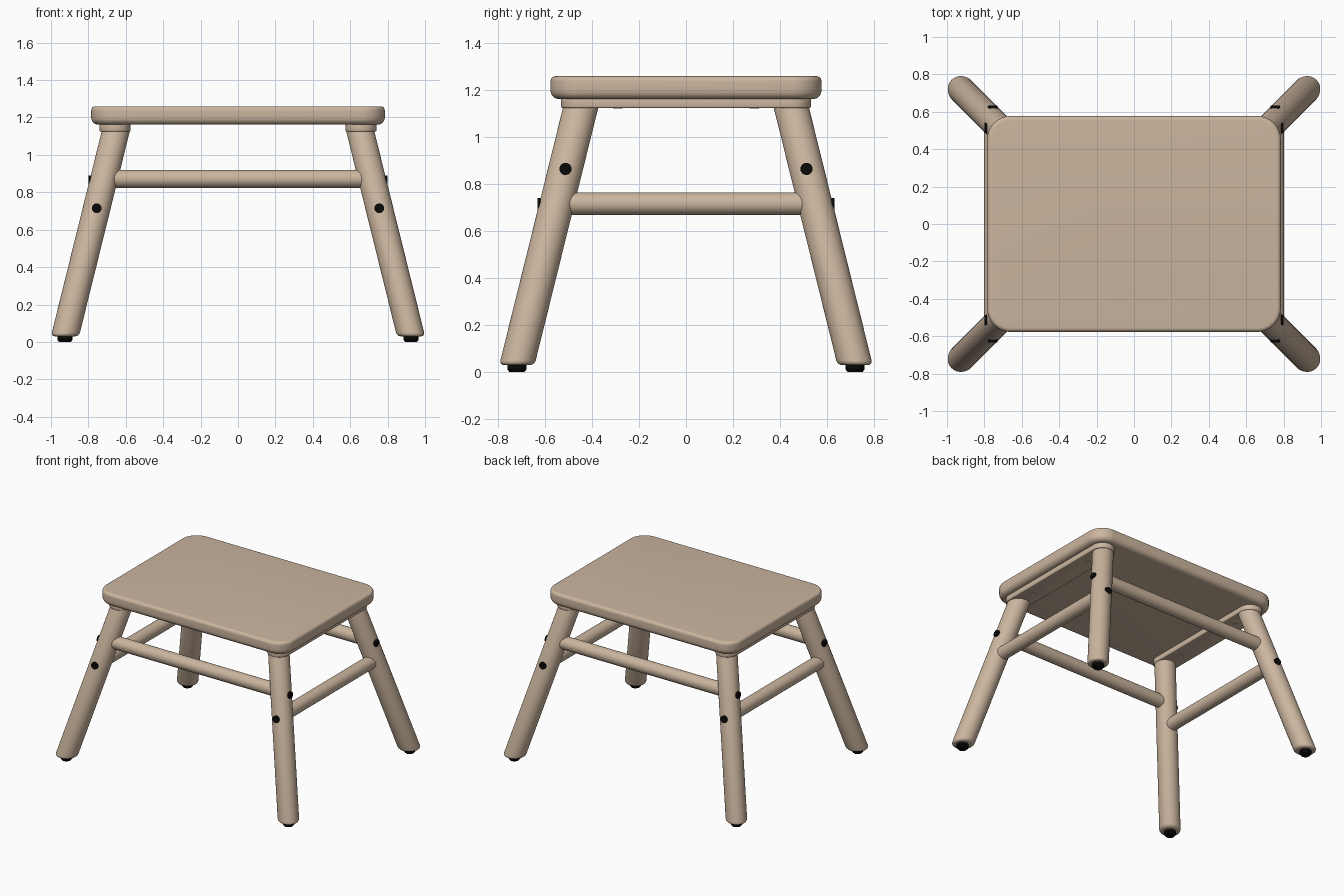
import bpy, bmesh, math
from mathutils import Vector

if "Cube" in bpy.data.objects:
    bpy.data.objects.remove(bpy.data.objects["Cube"])


def material(name, rgb):
    m = bpy.data.materials.new(name)
    m.diffuse_color = (*rgb, 1)
    m.use_nodes = True
    m.node_tree.nodes["Principled BSDF"].inputs["Base Color"].default_value = m.diffuse_color
    return m


WOOD = material("light wood", (0.60, 0.465, 0.345))
BLACK = material("black rubber", (0.003, 0.003, 0.003))


def loft(name, rings, mat):
    """Skin a stack of equal-length rings and cap both ends."""
    bm = bmesh.new()
    loops = [[bm.verts.new(p) for p in ring] for ring in rings]
    n = len(loops[0])
    for a, b in zip(loops, loops[1:]):
        for i in range(n):
            j = (i + 1) % n
            bm.faces.new((a[i], a[j], b[j], b[i]))
    bm.faces.new(loops[0][::-1])
    bm.faces.new(loops[-1])
    bmesh.ops.recalc_face_normals(bm, faces=bm.faces)
    me = bpy.data.meshes.new(name)
    bm.to_mesh(me)
    bm.free()
    me.materials.append(mat)
    ob = bpy.data.objects.new(name, me)
    bpy.context.collection.objects.link(ob)
    bpy.ops.object.select_all(action='DESELECT')
    ob.select_set(True)
    bpy.context.view_layer.objects.active = ob
    bpy.ops.object.shade_smooth_by_angle(angle=math.radians(35))
    return ob


def rounded_rect(cx, hx, hy, r, z, seg=12):
    pts = []
    for k, (sx, sy) in enumerate([(1, 1), (-1, 1), (-1, -1), (1, -1)]):
        for i in range(seg + 1):
            a = math.pi / 2 * (k + i / seg)
            pts.append((cx + sx * (hx - r) + r * math.cos(a),
                        sy * (hy - r) + r * math.sin(a), z))
    return pts


def slab_profile(z0, z1, r0, r1, seg=6):
    """(inset, height) pairs for a slab with rounded lower and upper edges."""
    arc = [math.pi / 2 * i / seg for i in range(seg + 1)]
    low = [(r0 * (1 - math.sin(a)), z0 + r0 * (1 - math.cos(a))) for a in arc]
    top = [(r1 * (1 - math.cos(a)), z1 - r1 * (1 - math.sin(a))) for a in arc]
    return low + top


def slab(name, cx, hx, hy, r, profile):
    loft(name, [rounded_rect(cx, hx - d, hy - d, r - d, z) for d, z in profile], WOOD)


def rod(name, a, b, radius, mat, n=32):
    a, b = Vector(a), Vector(b)
    q = (b - a).to_track_quat('Z', 'Y')
    ring = [q @ Vector((radius * math.cos(t), radius * math.sin(t), 0))
            for t in (math.tau * i / n for i in range(n))]
    return loft(name, [[a + p for p in ring], [b + p for p in ring]], mat)


SLOPE = 0.2475   # outward splay of the legs in both x and y
LEG_R = 0.073


def leg_centre(z):
    return 0.925 - SLOPE * (z - 0.03), 0.72 - SLOPE * (z - 0.03)


def leg_ring(sx, sy, z, inset, n=40):
    cx, cy = leg_centre(z)
    pts = []
    for i in range(n):
        t = math.tau * i / n
        # level cut through a tilted round leg, longer along the diagonal
        u, v = (LEG_R * 1.06 - inset) * math.cos(t), (LEG_R - inset) * math.sin(t)
        pts.append((sx * (cx + (u - v) * math.sqrt(0.5)),
                    sy * (cy + (u + v) * math.sqrt(0.5)), z))
    return pts


# seat board
slab("seat", 0, 0.785, 0.577, 0.125, slab_profile(1.162, 1.26, 0.038, 0.022))

STRETCH_X_Z = 0.872   # front and back rails
STRETCH_Y_Z = 0.717   # side rails

for sx, side in ((-1, "left"), (1, "right")):
    # round-ended cleat under the seat, with screw plugs
    slab(side + "_cleat", sx * 0.658, 0.0825, 0.532, 0.0825,
         slab_profile(1.125, 1.166, 0.006, 0.006, 3))
    for sy in (-1, 1):
        rod(side + "_cleat_screw", (sx * 0.658, sy * 0.29, 1.123),
            (sx * 0.658, sy * 0.29, 1.14), 0.02, WOOD, 20)

    for sy, end in ((-1, "front"), (1, "back")):
        tag = end + "_" + side
        # splayed leg with a rounded foot
        prof = slab_profile(0.03, 1.14, 0.02, 0.0005, 4)
        loft(tag + "_leg", [leg_ring(sx, sy, z, d) for d, z in prof], WOOD)
        # tapered foot pad
        loft(tag + "_foot_pad",
             [[(sx * 0.925 + r * math.cos(math.tau * i / 24),
                sy * 0.72 + r * math.sin(math.tau * i / 24), z) for i in range(24)]
              for r, z in ((0.032, 0), (0.041, 0.012), (0.041, 0.04))], BLACK)
        # dark dowel ends showing on the outside of the leg
        cx, cy = leg_centre(0.865)
        rod(tag + "_side_dowel", (sx * cx, sy * cy, 0.865),
            (sx * (cx + 0.082), sy * cy, 0.865), 0.026, BLACK, 24)
        cx, cy = leg_centre(0.715)
        rod(tag + "_end_dowel", (sx * cx, sy * cy, 0.715),
            (sx * cx, sy * (cy + 0.082), 0.715), 0.026, BLACK, 24)

    # side rail
    cx, cy = leg_centre(STRETCH_Y_Z)
    rod(side + "_rail", (sx * cx, -cy, STRETCH_Y_Z), (sx * cx, cy, STRETCH_Y_Z), 0.048, WOOD)

# front and back rails
cx, cy = leg_centre(STRETCH_X_Z)
for sy, end in ((-1, "front"), (1, "back")):
    rod(end + "_rail", (-cx, sy * cy, STRETCH_X_Z), (cx, sy * cy, STRETCH_X_Z), 0.048, WOOD)
